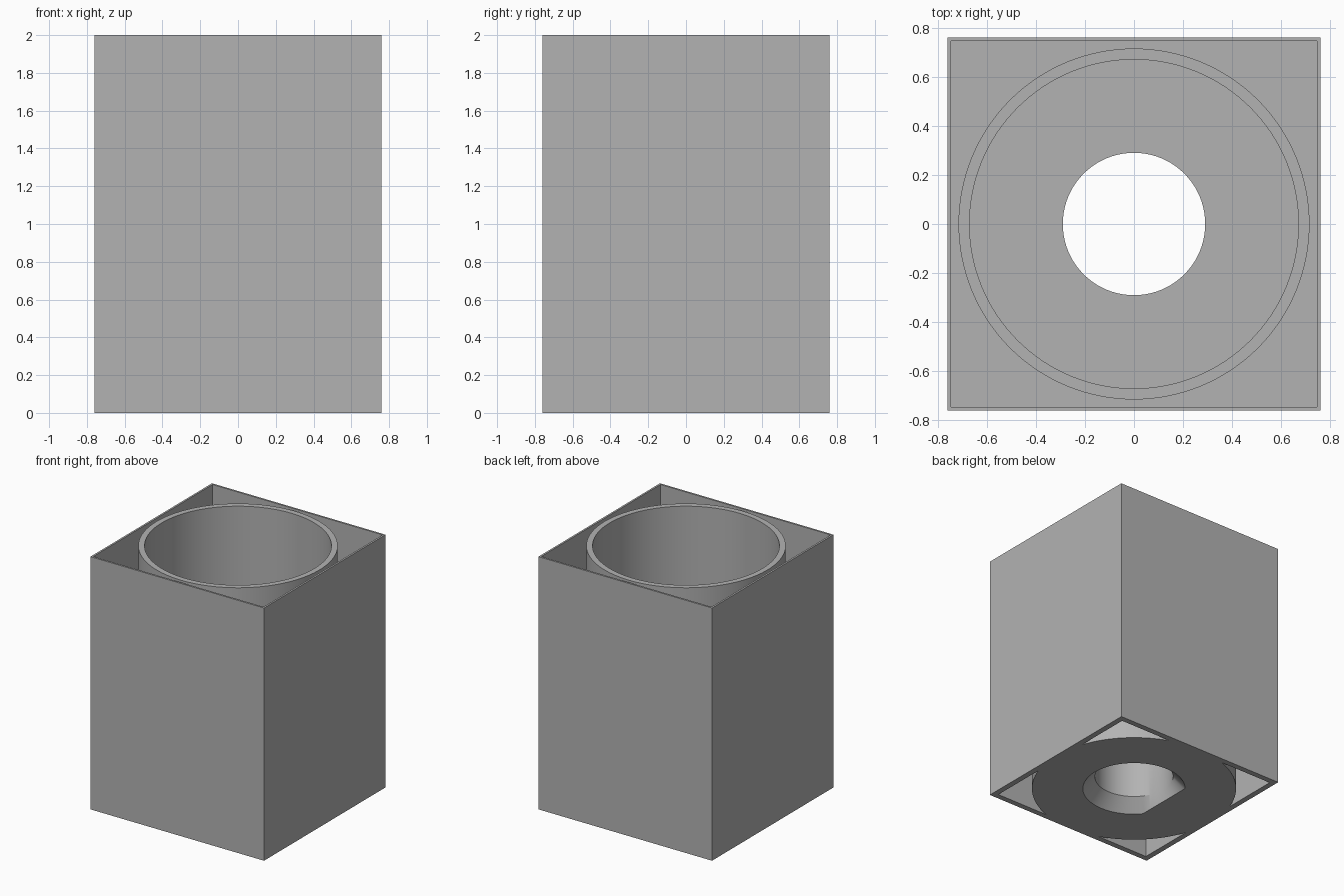
import bpy
import math

cube = bpy.data.objects.get("Cube")
if cube:
    bpy.data.objects.remove(cube, do_unlink=True)

HEIGHT = 2.0
HALF = 0.76        # half width of the square casing
DECK = 0.4         # level of the inner floor
HOLE = 0.29        # radius of the central bore
SEGMENTS = 128

grey = bpy.data.materials.new("plain grey")
grey.use_nodes = True
grey.diffuse_color = (0.45, 0.45, 0.45, 1)
grey.node_tree.nodes["Principled BSDF"].inputs["Base Color"].default_value = (0.45, 0.45, 0.45, 1)


def sweep(name, profile, segments, flat_x=None):
    """Turn a closed profile of (size, z, is_square) about the z axis."""
    verts, faces = [], []
    count = len(profile)
    for i in range(segments):
        angle = 2 * math.pi * i / segments + math.pi / 4
        c, s = math.cos(angle), math.sin(angle)
        for size, z, is_square in profile:
            r = size / max(abs(c), abs(s)) if is_square else size
            x = r * c
            if flat_x is not None and r < HALF / 2 + 0.01:
                x = max(x, flat_x)
            verts.append((x, r * s, z))
    for i in range(segments):
        a, b = i * count, (i + 1) % segments * count
        for j in range(count):
            k = (j + 1) % count
            faces.append((a + j, b + j, b + k, a + k))
    mesh = bpy.data.meshes.new(name)
    mesh.from_pydata(verts, [], faces)
    mesh.materials.append(grey)
    obj = bpy.data.objects.new(name, mesh)
    bpy.context.collection.objects.link(obj)
    bpy.ops.object.select_all(action='DESELECT')
    obj.select_set(True)
    bpy.context.view_layer.objects.active = obj
    bpy.ops.object.mode_set(mode='EDIT')
    bpy.ops.mesh.select_all(action='SELECT')
    bpy.ops.mesh.normals_make_consistent(inside=False)
    bpy.ops.object.mode_set(mode='OBJECT')
    bpy.ops.object.shade_smooth_by_angle(angle=math.radians(25))
    return obj


# Square casing: thin walls above the floor, thicker walls below it
sweep("outer_casing", [
    (HALF, 0, True), (HALF, HEIGHT, True), (0.745, HEIGHT, True),
    (0.745, DECK, True), (0.715, DECK, True), (0.715, 0, True)], 4)

# Round cup with a pierced base; the flared mouth has one flat side
sweep("inner_cup", [
    (0.38, 0, False), (HOLE, 0.1, False), (HOLE, DECK, False),
    (0.67, DECK, False), (0.67, HEIGHT, False), (0.715, HEIGHT, False),
    (0.715, 0.3, False), (0.758, 0.3, False), (0.758, 0, False)],
    SEGMENTS, flat_x=-HOLE)

# Floor closing the four corners between cup and casing
sweep("corner_floor", [
    (0.7, 0.3, False), (0.7, DECK, False),
    (0.75, DECK, True), (0.75, 0.3, True)], SEGMENTS)
